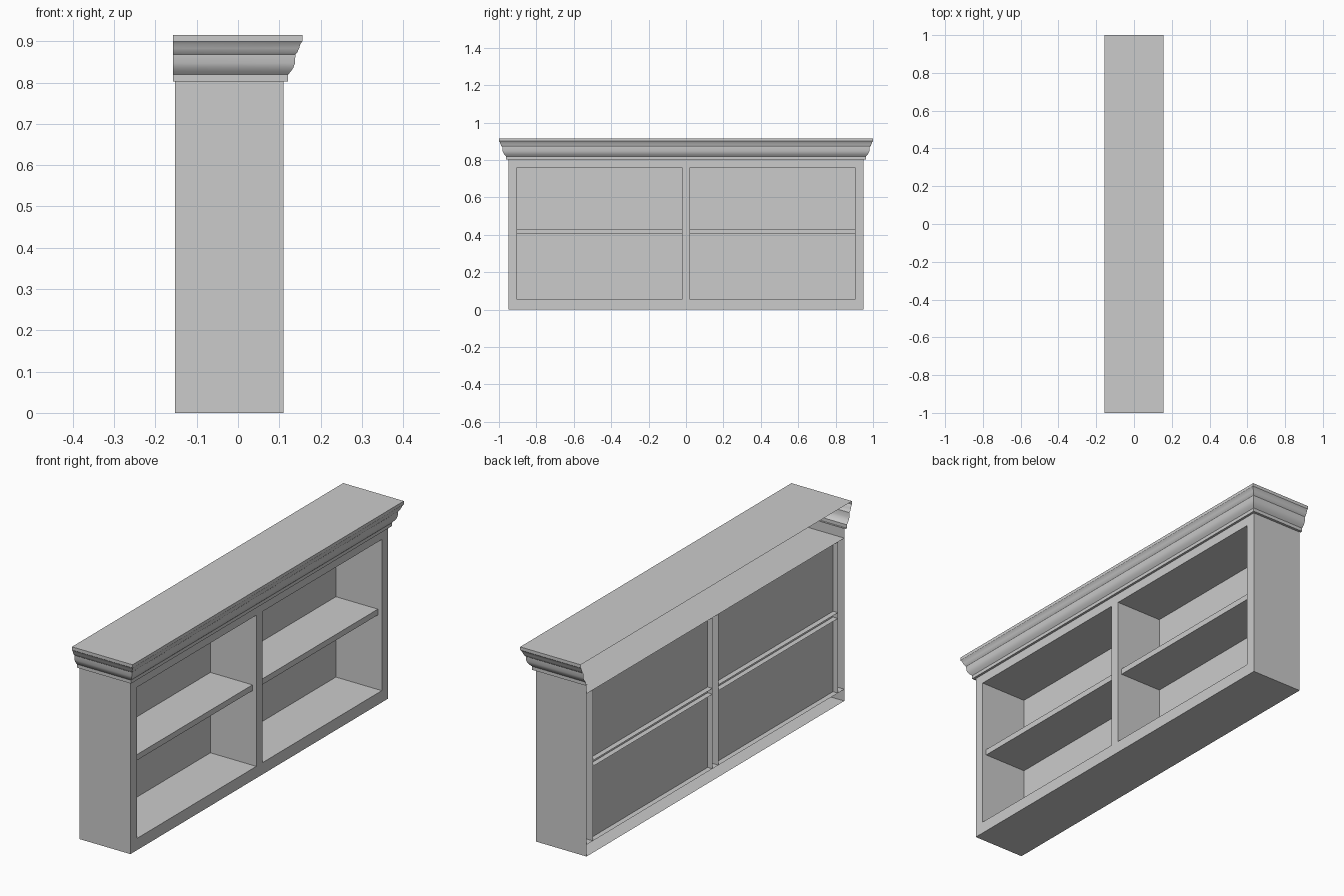
import bpy, bmesh

if "Cube" in bpy.data.objects:
    bpy.data.objects.remove(bpy.data.objects["Cube"])

BACK, FRONT, W = -0.152, 0.11, 0.95
CASE_TOP = 0.805
BOT, TOP = 0.055, 0.76          # opening heights
BAYS = [(-0.903, -0.022), (0.022, 0.903)]


def mesh_object(name, quads):
    """Make one object out of a list of four-corner faces."""
    bm = bmesh.new()
    for q in quads:
        bm.faces.new([bm.verts.new(p) for p in q])
    bmesh.ops.remove_doubles(bm, verts=bm.verts, dist=1e-5)
    me = bpy.data.meshes.new(name)
    bm.to_mesh(me)
    bm.free()
    ob = bpy.data.objects.new(name, me)
    bpy.context.collection.objects.link(ob)
    return ob


def face_x(x, y0, y1, z0, z1):      # faces +x
    return [(x, y0, z0), (x, y1, z0), (x, y1, z1), (x, y0, z1)]


def face_y(y, x0, x1, z0, z1):      # faces -y
    return [(x0, y, z0), (x1, y, z0), (x1, y, z1), (x0, y, z1)]


def face_z(z, x0, x1, y0, y1):      # faces +z
    return [(x0, y0, z), (x1, y0, z), (x1, y1, z), (x0, y1, z)]


# Outer case: two sides and underside, open at the back
mesh_object("case", [
    face_y(-W, BACK, FRONT, 0, CASE_TOP),
    face_y(W, BACK, FRONT, 0, CASE_TOP)[::-1],
    face_z(0, BACK, FRONT, -W, W)[::-1],
])

# Face frame: rails and stiles around the two openings
ys = [-W, *BAYS[0], *BAYS[1], W]
zs = [0, BOT, TOP, CASE_TOP]
mesh_object("face_frame", [
    face_x(FRONT, ys[i], ys[i + 1], zs[j], zs[j + 1])
    for i in range(5) for j in range(3) if not (j == 1 and i in (1, 3))])

# Floor and ceiling boards run the full width
mesh_object("floor_board", [face_z(BOT, BACK, FRONT, -W, W)])
mesh_object("ceiling_board", [face_z(TOP, BACK, FRONT, -W, W)])

# Each bay: side walls, recessed back and a shelf set behind the frame
for label, (y0, y1) in zip(("left", "right"), BAYS):
    mesh_object(label + "_bay_walls", [
        face_y(y0, BACK, FRONT, BOT, TOP)[::-1],
        face_y(y1, BACK, FRONT, BOT, TOP)])
    mesh_object(label + "_back_panel", [face_x(-0.127, y0, y1, BOT, TOP)])
    mesh_object(label + "_shelf", [
        face_z(0.43, BACK, 0.09, y0, y1),
        face_z(0.403, BACK, 0.09, y0, y1)[::-1],
        face_x(0.09, y0, y1, 0.403, 0.43)])

# Crown moulding: profile (outward offset, height) mitred round three sides
profile = [(0, 0.803), (0.011, 0.803), (0.011, 0.819), (0.018, 0.827),
           (0.024, 0.836), (0.028, 0.847), (0.029, 0.868), (0.034, 0.874),
           (0.038, 0.883), (0.041, 0.893), (0.046, 0.900), (0.046, 0.915)]
CROWN_BACK = -0.157


def ring(d, z):
    x, y = FRONT + d, W + d * 0.05 / 0.046
    return [(CROWN_BACK, -y, z), (x, -y, z), (x, y, z), (CROWN_BACK, y, z)]


quads = []
for a, b in zip(profile, profile[1:]):
    lo, hi = ring(*a), ring(*b)
    quads += [[lo[k], lo[k + 1], hi[k + 1], hi[k]] for k in range(3)]
quads.append(ring(*profile[-1]))    # flat top
crown = mesh_object("crown_moulding", quads)
bpy.context.view_layer.objects.active = crown
crown.select_set(True)
bpy.ops.object.shade_smooth_by_angle(angle=0.6)
